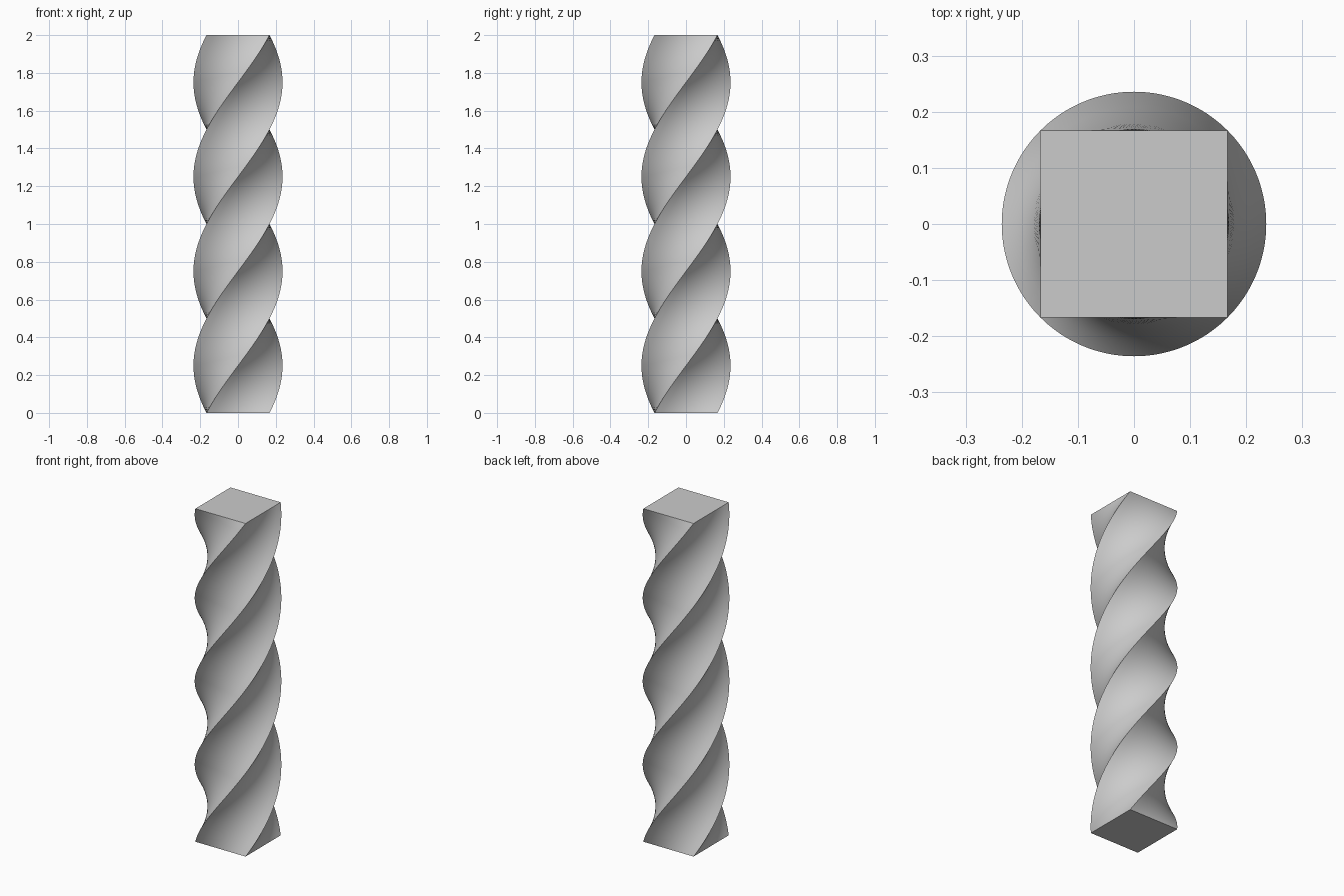
import bpy, bmesh
from math import tau
from mathutils import Matrix, Vector

HEIGHT = 2.0
SIDE = 1 / 3
LAYERS = 160      # rings along the height
CUTS = 7          # extra points along each side of the square

default = bpy.data.objects.get("Cube")
if default:
    bpy.data.objects.remove(default, do_unlink=True)

# Plain grey material
grey = bpy.data.materials.new("plain_grey")
grey.use_nodes = True
colour = (0.6, 0.6, 0.6, 1)
grey.diffuse_color = colour
grey.node_tree.nodes["Principled BSDF"].inputs["Base Color"].default_value = colour

# Square outline, subdivided so the twisted sides stay smooth
bm = bmesh.new()
h = SIDE / 2
corners = [Vector(c) for c in ((-h, -h, 0), (h, -h, 0), (h, h, 0), (-h, h, 0))]
outline = [a.lerp(b, i / (CUTS + 1))
           for a, b in zip(corners, corners[1:] + corners[:1])
           for i in range(CUTS + 1)]

# One full counter-clockwise turn from bottom to top
rings = []
for k in range(LAYERS + 1):
    t = k / LAYERS
    place = Matrix.Translation((0, 0, HEIGHT * t)) @ Matrix.Rotation(tau * t, 4, "Z")
    rings.append([bm.verts.new(place @ p) for p in outline])

# Twisted sides
n = len(outline)
for low, high in zip(rings, rings[1:]):
    for i in range(n):
        j = (i + 1) % n
        bm.faces.new((low[i], low[j], high[j], high[i]))

# Flat ends
bm.faces.new(rings[0][::-1])
bm.faces.new(rings[-1])

mesh = bpy.data.meshes.new("twisted_column")
bm.to_mesh(mesh)
bm.free()
mesh.materials.append(grey)
column = bpy.data.objects.new("twisted_column", mesh)
bpy.context.collection.objects.link(column)

# Smooth sides, crisp corner edges and ends
bpy.ops.object.select_all(action="DESELECT")
column.select_set(True)
bpy.context.view_layer.objects.active = column
bpy.ops.object.shade_smooth_by_angle(angle=0.6)
